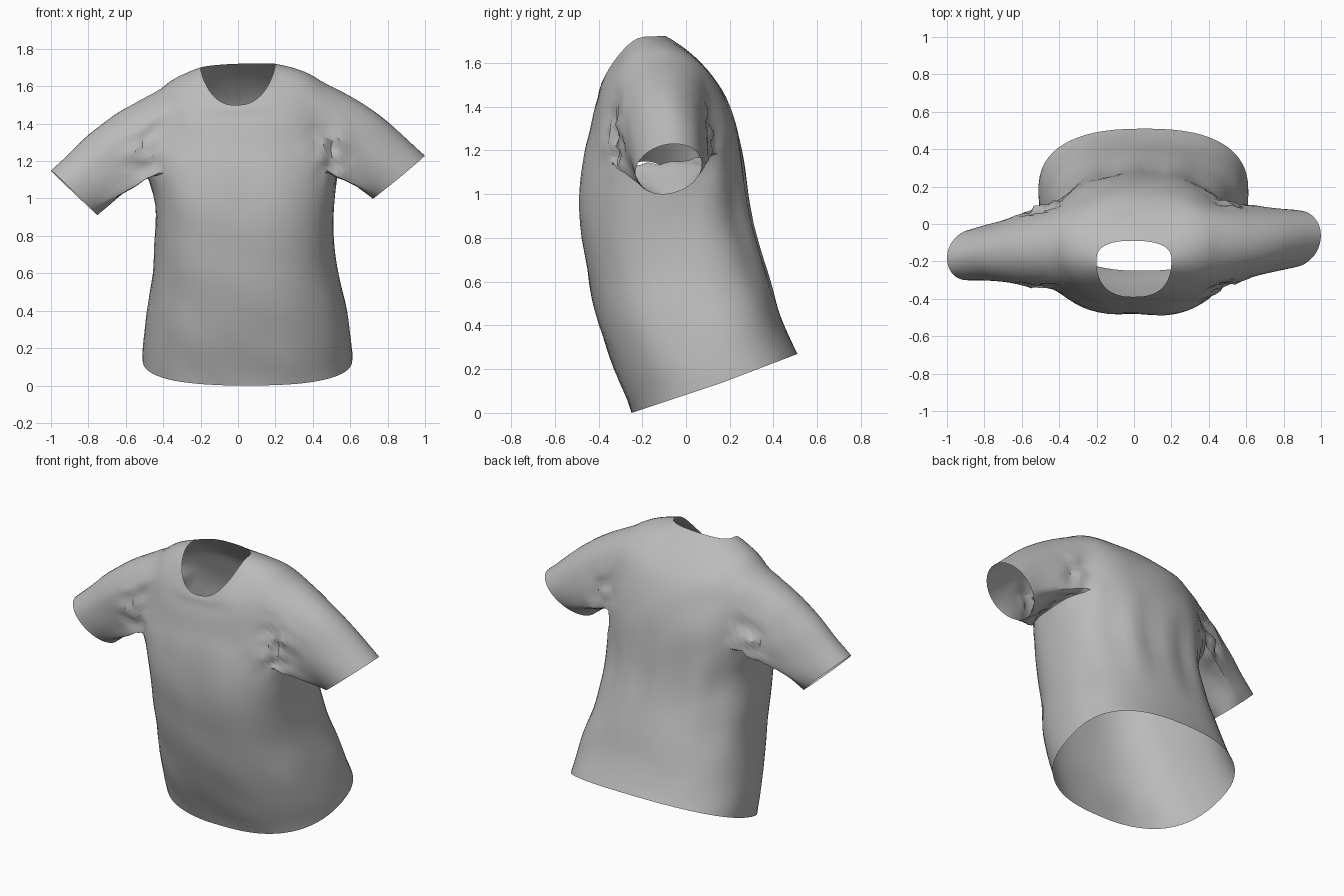
import bpy, bmesh, math
from mathutils import Vector, noise

cube = bpy.data.objects.get("Cube")
if cube:
    bpy.data.objects.remove(cube, do_unlink=True)

fabric = bpy.data.materials.new("grey fabric")
fabric.use_nodes = True
GREY = (0.5, 0.5, 0.5, 1)
fabric.diffuse_color = GREY
fabric.node_tree.nodes["Principled BSDF"].inputs["Base Color"].default_value = GREY

# Torso rings from hem to neckline:
# centre x, half width, front y z, side y z, back y z
RINGS = [
    (.05, .56, -.25, .00, .17, .14, .51, .27),
    (.05, .545, -.33, .20, .10, .34, .435, .43),
    (.045, .51, -.40, .41, .02, .53, .38, .62),
    (.035, .48, -.455, .65, -.04, .75, .315, .82),
    (.035, .48, -.505, .93, -.10, .97, .28, 1.0),
    (.02, .51, -.475, 1.15, -.13, 1.14, .255, 1.2),
    (.02, .50, -.44, 1.28, -.13, 1.31, .23, 1.32),
    (.02, .475, -.42, 1.38, -.13, 1.48, .185, 1.44),
    (.015, .425, -.405, 1.44, -.13, 1.61, .125, 1.54),
    (.005, .315, -.40, 1.475, -.16, 1.675, .015, 1.65),
    (.0, .20, -.39, 1.50, -.19, 1.71, -.09, 1.72),
]
SUB, SEG = 4, 64
ARM_LOW, ARM_HIGH, ARM_HALF = 5 * SUB, 8 * SUB, 7


def spline(i, t):
    """Smooth interpolation between neighbouring rings."""
    last = len(RINGS) - 1
    quad = [RINGS[max(0, min(last, i + k))] for k in (-1, 0, 1, 2)]
    return [b + .5 * t * (c - a + t * (2 * a - 5 * b + 4 * c - d + t * (3 * (b - c) + d - a)))
            for a, b, c, d in zip(*quad)]


def ring_points(r):
    cx, w, yf, zf, ys, zs, yb, zb = r
    # Rings near the neck dome over the shoulders
    dome = 1 + .8 * max(0, min(1, (zs - 1.4) / .25))
    for j in range(SEG):
        a = 2 * math.pi * j / SEG
        c, s = math.cos(a), math.sin(a)
        x = cx + w * math.copysign(abs(c) ** .8, c)
        k = abs(s) ** .8
        y, z = (yb, zb) if s > 0 else (yf, zf)
        z = zs + (z - zs) * k ** dome
        yield Vector((x, ys + (y - ys) * k, z + .05 * x * max(0, min(1, 2 * z - 2))))


bm = bmesh.new()

# Torso grid, leaving an armhole on each side
rings = [spline(i, k / SUB) for i in range(len(RINGS) - 1) for k in range(SUB)] + [RINGS[-1]]
grid = [[bm.verts.new(p) for p in ring_points(r)] for r in rings]


def in_armhole(i, j):
    side = j % (SEG // 2)
    return ARM_LOW <= i < ARM_HIGH and (side < ARM_HALF or side >= SEG // 2 - ARM_HALF)


for i in range(len(grid) - 1):
    for j in range(SEG):
        if not in_armhole(i, j):
            n = (j + 1) % SEG
            bm.faces.new((grid[i][j], grid[i][n], grid[i + 1][n], grid[i + 1][j]))


def sleeve(mid, centre, up, depth, steps=14):
    """Grow a tube from the armhole edge to an oval cuff."""
    cols = list(range(mid - ARM_HALF, mid + ARM_HALF + 1))
    rows = list(range(ARM_LOW, ARM_HIGH + 1))
    path = [(rows[0], j) for j in cols] + [(i, cols[-1]) for i in rows[1:]]
    path += [(rows[-1], j) for j in cols[-2::-1]] + [(i, cols[0]) for i in rows[-2:0:-1]]
    loop = [grid[i][j % SEG] for i, j in path]
    hub = sum((v.co for v in loop), Vector()) / len(loop)
    start = [v.co.copy() for v in loop]
    angles = [math.atan2(p.z - hub.z, p.y - hub.y) for p in start]
    prev = loop
    for k in range(1, steps + 1):
        t = k / steps
        row = []
        for p, a in zip(start, angles):
            cuff = centre + up * math.sin(a) + depth * math.cos(a)
            q = p.lerp(cuff, t)
            q.z += .05 * math.sin(math.pi * t) * max(0, math.sin(a))
            row.append(bm.verts.new(q))
        for m in range(len(row)):
            n = (m + 1) % len(row)
            bm.faces.new((prev[m], prev[n], row[n], row[m]))
        prev = row


sleeve(0, Vector((.86, -.08, 1.115)), Vector((.135, -.02, .11)), Vector((.035, .15, .035)))
sleeve(SEG // 2, Vector((-.875, -.165, 1.03)), Vector((-.122, -.045, .118)), Vector((-.025, .128, .02)))

# Relax the seams
for _ in range(3):
    inner = [v for v in bm.verts if not v.is_boundary]
    bmesh.ops.smooth_vert(bm, verts=inner, factor=.5, use_axis_x=True, use_axis_y=True, use_axis_z=True)

# Cloth folds: soft ripples overall, crumples by the armpits, long folds down the back
bmesh.ops.recalc_face_normals(bm, faces=bm.faces)
bm.normal_update()
moves = []
for v in bm.verts:
    p = v.co
    pit = math.exp(-((abs(p.x) - .5) / .1) ** 2 - ((p.z - 1.26) / .14) ** 2)
    ripple = .008 * noise.noise(Vector((p.x * 4, p.y * 4, p.z * 5 + p.x * 3)))
    crumple = .05 * pit * noise.noise(p * 15)
    back = max(0, v.normal.y) * max(0, 1 - abs(p.z - .9) / .4) if abs(p.x) < .5 else 0
    fold = .012 * back * math.sin(p.x * 26 + 2 * p.z)
    chest = max(0, -v.normal.y) * math.exp(-(p.x / .12) ** 2 - ((p.z - .95) / .2) ** 2)
    edge = .3 if v.is_boundary else 1
    moves.append((v, v.normal * edge * (ripple + crumple + fold - .02 * chest)))
for v, d in moves:
    v.co += d

# Stand on the ground
low = min(v.co.z for v in bm.verts)
bmesh.ops.translate(bm, verts=bm.verts, vec=(0, 0, -low))

mesh = bpy.data.meshes.new("shirt")
bm.to_mesh(mesh)
bm.free()
mesh.materials.append(fabric)
shirt = bpy.data.objects.new("shirt", mesh)
bpy.context.collection.objects.link(shirt)
bpy.context.view_layer.objects.active = shirt
shirt.select_set(True)
bpy.ops.object.shade_smooth_by_angle(angle=math.radians(35))
